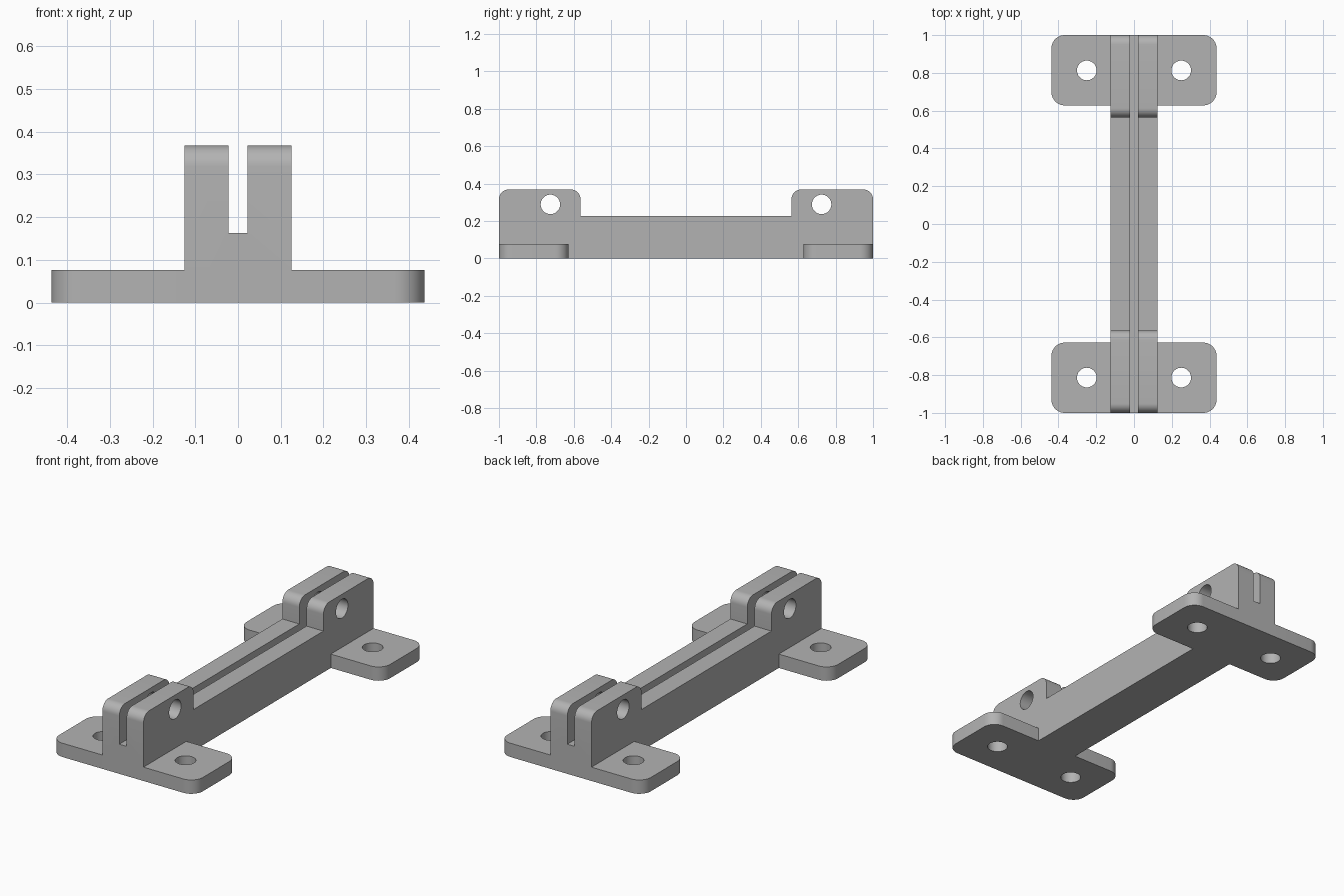
import bpy
import bmesh
import math
from mathutils import Matrix, Vector

if "Cube" in bpy.data.objects:
    bpy.data.objects.remove(bpy.data.objects["Cube"], do_unlink=True)

# Main sizes
HALF_LEN, HALF_RAIL, HALF_SLOT = 1.0, 0.125, 0.022
POST_INNER, POST_TOP, RAIL_TOP, SLOT_FLOOR = 0.564, 0.368, 0.227, 0.163
HALF_FOOT, FOOT_INNER, FOOT_TOP = 0.437, 0.628, 0.076
HOLE = 0.052

grey = bpy.data.materials.new("plain grey")
grey.use_nodes = True
colour = (0.45, 0.45, 0.45, 1)
grey.diffuse_color = colour
grey.node_tree.nodes["Principled BSDF"].inputs["Base Color"].default_value = colour


def make_object(name, bm):
    bmesh.ops.recalc_face_normals(bm, faces=bm.faces)
    mesh = bpy.data.meshes.new(name)
    bm.to_mesh(mesh)
    bm.free()
    mesh.materials.append(grey)
    obj = bpy.data.objects.new(name, mesh)
    bpy.context.collection.objects.link(obj)
    return obj


def rounded(points, segments=10):
    """Outline from (u, v, radius) points, with arcs at right-angled corners."""
    out = []
    for i, (u, v, r) in enumerate(points):
        p = Vector((u, v))
        if r == 0:
            out.append(p)
            continue
        a = (Vector(points[i - 1][:2]) - p).normalized() * r
        b = (Vector(points[(i + 1) % len(points)][:2]) - p).normalized() * r
        for k in range(segments + 1):
            t = math.pi / 2 * k / segments
            out.append(p + a * (1 - math.sin(t)) + b * (1 - math.cos(t)))
    return out


def extrude(name, outline, place, direction):
    bm = bmesh.new()
    face = bm.faces.new([bm.verts.new(place(*p)) for p in outline])
    top = bmesh.ops.extrude_face_region(bm, geom=[face])["geom"]
    bmesh.ops.translate(bm, vec=direction,
                        verts=[g for g in top if isinstance(g, bmesh.types.BMVert)])
    return make_object(name, bm)


def cylinder(name, matrix):
    bm = bmesh.new()
    bmesh.ops.create_cone(bm, cap_ends=True, segments=40, radius1=HOLE,
                          radius2=HOLE, depth=0.5, matrix=matrix)
    return make_object(name, bm)


def combine(target, other, operation):
    mod = target.modifiers.new(operation.title(), 'BOOLEAN')
    mod.operation, mod.object, mod.solver = operation, other, 'EXACT'
    bpy.context.view_layer.objects.active = target
    bpy.ops.object.modifier_apply(modifier=mod.name)
    bpy.data.objects.remove(other, do_unlink=True)


# Rail with a raised, rounded post at each end
half = [(POST_INNER, RAIL_TOP, 0), (POST_INNER, POST_TOP, 0.05),
        (HALF_LEN, POST_TOP, 0.05), (HALF_LEN, 0, 0)]
profile = half + [(-y, z, r) for y, z, r in reversed(half)]
bracket = extrude("slotted_rail_bracket", rounded(profile),
                  lambda y, z: (-HALF_RAIL, y, z), (2 * HALF_RAIL, 0, 0))

# Mounting feet
for side in (-1, 1):
    r = 0.07
    outline = [(-HALF_FOOT, side * FOOT_INNER, r), (HALF_FOOT, side * FOOT_INNER, r),
               (HALF_FOOT, side * HALF_LEN, r), (-HALF_FOOT, side * HALF_LEN, r)]
    foot = extrude("mounting_foot", rounded(outline),
                   lambda x, y: (x, y, 0), (0, 0, FOOT_TOP))
    combine(bracket, foot, 'UNION')

# Lengthwise slot
bm = bmesh.new()
bmesh.ops.create_cube(bm, size=1, matrix=Matrix.Translation((0, 0, SLOT_FLOOR + 0.25))
                      @ Matrix.Diagonal((2 * HALF_SLOT, 3, 0.5, 1)))
combine(bracket, make_object("slot_cutter", bm), 'DIFFERENCE')

# Screw holes in the feet and pin holes across the posts
for side in (-1, 1):
    for x in (-0.25, 0.25):
        combine(bracket, cylinder("screw_cutter", Matrix.Translation((x, side * 0.813, 0))),
                'DIFFERENCE')
    pin = Matrix.Translation((0, side * 0.725, 0.289)) @ Matrix.Rotation(math.pi / 2, 4, 'Y')
    combine(bracket, cylinder("pin_cutter", pin), 'DIFFERENCE')

# Smooth the rounds, keep hard edges
for obj in bpy.context.selected_objects:
    obj.select_set(False)
bracket.select_set(True)
bpy.context.view_layer.objects.active = bracket
bpy.ops.object.shade_smooth_by_angle(angle=math.radians(30))
